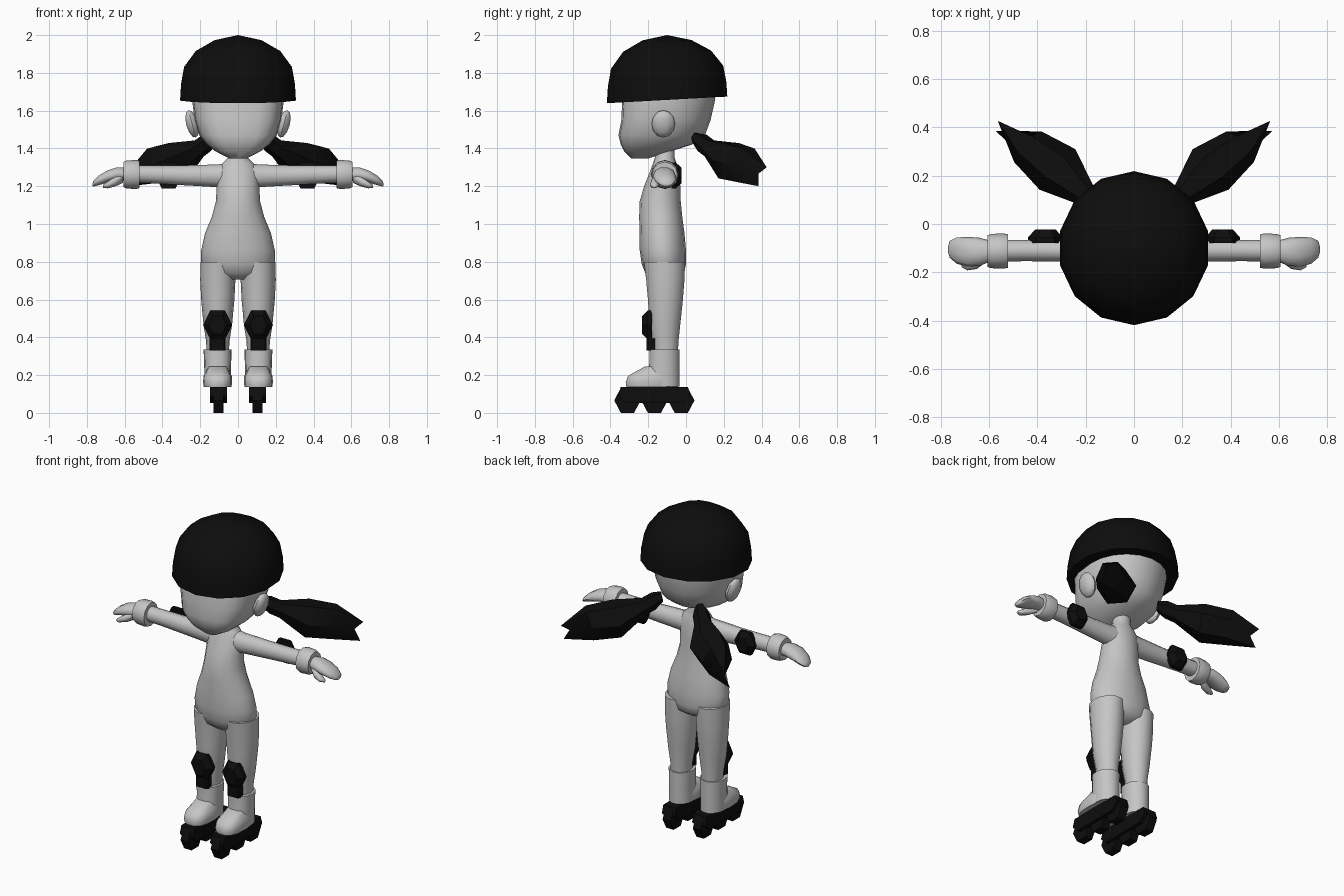
import bpy, bmesh, math
from mathutils import Vector, Matrix

if "Cube" in bpy.data.objects:
    bpy.data.objects.remove(bpy.data.objects["Cube"])


def material(name, v):
    m = bpy.data.materials.new(name)
    m.diffuse_color = (v, v, v, 1)
    m.use_nodes = True
    m.node_tree.nodes["Principled BSDF"].inputs["Base Color"].default_value = m.diffuse_color
    return m


GREY = material("light grey", 0.56)
BLACK = material("soft black", 0.004)


def finish(name, bm, mat, mirror=False, smooth=40):
    bmesh.ops.remove_doubles(bm, verts=bm.verts, dist=1e-5)
    bmesh.ops.recalc_face_normals(bm, faces=bm.faces)
    me = bpy.data.meshes.new(name)
    bm.to_mesh(me)
    bm.free()
    me.materials.append(mat)
    ob = bpy.data.objects.new(name, me)
    bpy.context.collection.objects.link(ob)
    if mirror:
        ob.modifiers.new("Mirror", 'MIRROR')
    if smooth:
        bpy.ops.object.select_all(action='DESELECT')
        ob.select_set(True)
        bpy.context.view_layer.objects.active = ob
        bpy.ops.object.shade_smooth_by_angle(angle=math.radians(smooth))
    return ob


def loft(name, rings, mat, mirror=False, smooth=40):
    """Skin equal-length point rings and cap both ends."""
    bm = bmesh.new()
    vs = [[bm.verts.new(p) for p in r] for r in rings]
    n = len(vs[0])
    for a, b in zip(vs, vs[1:]):
        for i in range(n):
            j = (i + 1) % n
            bm.faces.new((a[i], a[j], b[j], b[i]))
    bm.faces.new(vs[0])
    bm.faces.new(vs[-1])
    return finish(name, bm, mat, mirror, smooth)


def power(c, e):
    return math.copysign(abs(c) ** e, c)


def z_rings(sections, n=16, cx=0, front=1.0):
    """Sections (z, y_front, y_back, half_width); front < 1 squares the front."""
    out = []
    for z, y0, y1, w in sections:
        ring = []
        for i in range(n):
            t = 2 * math.pi * i / n
            c, s = math.cos(t), math.sin(t)
            e = front if s < 0 else 1
            ring.append((cx + w * power(c, e), (y0 + y1) / 2 + (y1 - y0) / 2 * power(s, e), z))
        out.append(ring)
    return out


def x_rings(sections, n=12):
    """Sections (x, y, z, half_depth, half_height) along the arm."""
    return [[(x, y + ry * math.cos(2 * math.pi * i / n), z + rz * math.sin(2 * math.pi * i / n))
             for i in range(n)] for x, y, z, ry, rz in sections]


def hex_pad(name, centre, rx, rz, depth, direction):
    """Domed hexagonal guard facing +y or -y."""
    rings = []
    for k, d in ((1.0, 0), (1.0, 0.4), (0.6, 1.0)):
        rings.append([(centre[0] + k * rx * math.cos(math.pi * i / 3),
                       centre[1] + direction * depth * d,
                       centre[2] + k * rz * math.sin(math.pi * i / 3)) for i in range(6)])
    return loft(name, rings, BLACK, True, 30)


# Head, with a flattened face
loft("head", z_rings([
    (1.347, -.29, -.20, .045), (1.385, -.328, -.08, .12), (1.42, -.345, .03, .165),
    (1.47, -.358, .10, .205), (1.55, -.342, .13, .23), (1.66, -.338, .155, .243),
    (1.76, -.31, .15, .235)], 20, 0, 0.62), GREY)

# Ears
bm = bmesh.new()
bmesh.ops.create_uvsphere(bm, u_segments=10, v_segments=6, radius=1, matrix=(
    Matrix.Translation((.243, -.12, 1.53)) @ Matrix.Rotation(math.radians(15), 4, 'Y')
    @ Matrix.Diagonal((.033, .062, .075, 1))))
finish("ear", bm, GREY, True)

# Faceted helmet, tipped slightly down at the front
rings = []
for r, z in ((.308, 1.657), (.303, 1.74), (.287, 1.83), (.225, 1.915), (.125, 1.973), (.001, 2.0)):
    tilt = 0.055 * (2.0 - z) / 0.345
    ring = []
    for i in range(14):
        t = 2 * math.pi * (i + .5) / 14
        y = r * 1.035 * math.sin(t)
        ring.append((r * 1.02 * math.cos(t), -.10 + y, z + tilt * y))
    rings.append(ring)
loft("helmet", rings, BLACK, smooth=30)

# Ponytails with forked ends
axis = Vector((.68, .60, -.18)).normalized()
side = axis.cross(Vector((0, 0, 1))).normalized()
up = side.cross(axis)
rings = []
for c, rs, ru in (((.13, .05, 1.455), .03, .03), ((.165, .085, 1.43), .05, .05),
                  ((.205, .124, 1.40), .052, .05), ((.317, .226, 1.335), .112, .11),
                  ((.44, .32, 1.31), .085, .105)):
    rings.append([Vector(c) + side * rs * math.cos(math.pi * i / 3)
                  + up * ru * math.sin(math.pi * i / 3) for i in range(6)])
top, notch, low = (.564, .427, 1.30), (.535, .382, 1.265), (.573, .385, 1.20)
bm = bmesh.new()
vs = [[bm.verts.new(p) for p in r] for r in rings]
vs.append([bm.verts.new(p) for p in (notch, top, top, notch, low, low)])
for a, b in zip(vs, vs[1:]):
    for i in range(6):
        j = (i + 1) % 6
        bm.faces.new((a[i], a[j], b[j], b[i]))
bm.faces.new(vs[0])
finish("ponytail", bm, BLACK, True, 30)

# Torso and neck
loft("torso", z_rings([
    (.705, -.17, -.06, .07), (.74, -.215, -.01, .165), (.79, -.235, 0, .195),
    (.86, -.245, 0, .195), (.95, -.246, -.008, .175), (1.04, -.248, -.02, .138),
    (1.12, -.245, -.028, .117), (1.20, -.222, -.03, .113), (1.28, -.19, -.04, .11),
    (1.32, -.175, -.05, .085), (1.35, -.165, -.06, .054), (1.43, -.16, -.06, .05)]), GREY, smooth=60)

# Legs
loft("leg", z_rings([
    (.80, -.225, -.002, .092), (.70, -.213, -.006, .093), (.60, -.204, -.014, .088),
    (.47, -.195, -.028, .076), (.38, -.18, -.038, .062), (.30, -.172, -.042, .058)],
    14, .107), GREY, True, 60)

# Arms
loft("arm", x_rings([
    (.04, -.112, 1.255, .06, .07), (.11, -.112, 1.255, .053, .06), (.30, -.11, 1.258, .046, .052),
    (.44, -.11, 1.262, .044, .047), (.55, -.11, 1.265, .045, .045)]), GREY, True, 60)

# Wrist guards
loft("wrist_guard", x_rings([
    (.522, -.112, 1.262, .05, .052), (.522, -.112, 1.262, .069, .072), (.54, -.112, 1.262, .073, .077),
    (.59, -.112, 1.262, .071, .074), (.606, -.112, 1.262, .066, .066),
    (.606, -.112, 1.262, .045, .045)]), GREY, True)

# Hands and thumbs
loft("hand", x_rings([
    (.59, -.112, 1.262, .042, .038), (.64, -.115, 1.264, .058, .038), (.69, -.115, 1.252, .062, .034),
    (.735, -.11, 1.232, .054, .027), (.763, -.105, 1.215, .035, .017),
    (.77, -.105, 1.208, .012, .008)], 10), GREY, True, 60)
loft("thumb", x_rings([
    (.61, -.13, 1.245, .025, .028), (.65, -.158, 1.225, .028, .026), (.69, -.168, 1.207, .024, .018),
    (.715, -.168, 1.199, .01, .008)], 8), GREY, True, 60)

# Elbow and knee guards, with the strap below the knee
hex_pad("elbow_pad", (.367, -.078, 1.257), .072, .08, .055, 1)
hex_pad("knee_pad", (.108, -.18, .465), .077, .09, .052, -1)
loft("shin_strap", [[(.108 + s * x, y, z) for s, z in ((-1, .33), (1, .33), (1, .395), (-1, .395))]
                    for x, y in ((.042, -.165), (.042, -.198), (.034, -.208))], BLACK, True, 0)

# Boots: shaft and rounded toe
loft("boot_shaft", z_rings([
    (.14, -.20, -.033, .07), (.22, -.20, -.033, .07), (.27, -.195, -.033, .072),
    (.335, -.195, -.033, .074), (.335, -.17, -.045, .055)], 14, .108, .8), GREY, True)
loft("boot_toe", z_rings([
    (.138, -.318, -.04, .073), (.16, -.322, -.04, .077), (.195, -.31, -.045, .075),
    (.218, -.27, -.06, .062), (.245, -.22, -.08, .05)], 14, .108, .7), GREY, True, 50)

# Skate frame
loft("skate_frame", [[(.104 + s, y, z) for y, z in (
    (-.345, .138), (-.36, .09), (-.32, .052), (-.02, .052), (.025, .09), (.01, .138))]
    for s in (-.045, .045)], BLACK, True, 0)

# Hexagonal wheels
for k, wy in enumerate((-.31, -.167, -.025)):
    loft("wheel_%d" % (k + 1), [[(.104 + s, wy + .07 * math.cos(math.pi * i / 3),
                                  .066 + .076 * math.sin(math.pi * i / 3)) for i in range(6)]
                                for s in (-.026, .026)], BLACK, True, 0)
